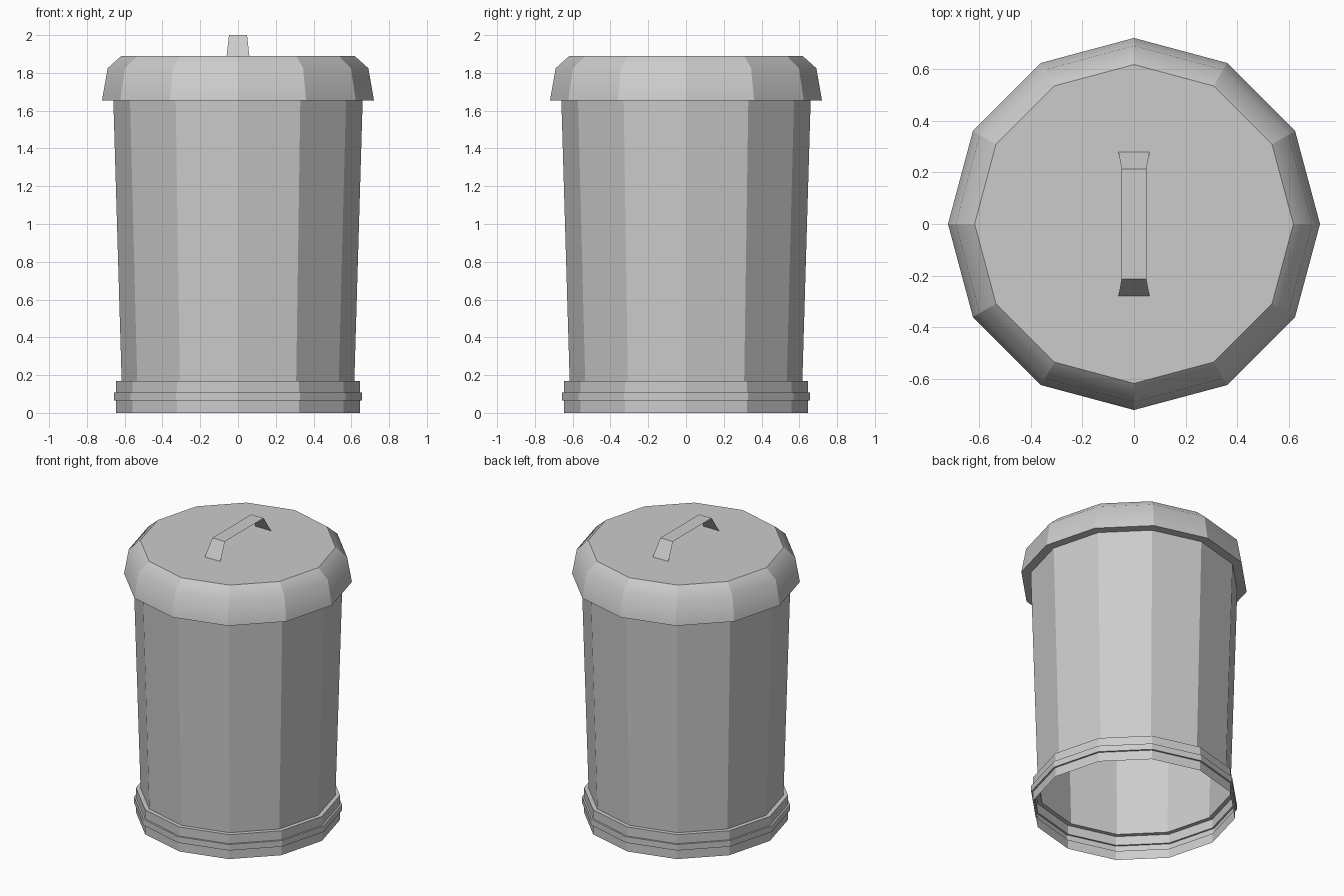
import bpy, bmesh
from math import cos, sin, radians

if "Cube" in bpy.data.objects:
    bpy.data.objects.remove(bpy.data.objects["Cube"])

SIDES = 12


def make_object(name, bm):
    mesh = bpy.data.meshes.new(name)
    bm.to_mesh(mesh)
    bm.free()
    obj = bpy.data.objects.new(name, mesh)
    bpy.context.collection.objects.link(obj)
    return obj


def lathe(name, profile, cap=False, smooth=False):
    """Sweep (radius, z) points into a 12-sided shell, from bottom to top."""
    bm = bmesh.new()
    rings = [[bm.verts.new((r * cos(radians(30 * i)), r * sin(radians(30 * i)), z))
              for i in range(SIDES)] for r, z in profile]
    for low, high in zip(rings, rings[1:]):
        for i in range(SIDES):
            j = (i + 1) % SIDES
            face = bm.faces.new((low[i], low[j], high[j], high[i]))
            face.smooth = smooth
    if cap:
        bm.faces.new(rings[-1])
    # Keep creases between facets, blending only up the curve of each facet
    for e in bm.edges:
        a, b = e.verts
        level = abs(a.co.z - b.co.z) < 1e-5
        e.smooth = level and abs(a.co.z - 1.825) < 0.01
    return make_object(name, bm)


# Stepped base collar with a raised band, open underneath
lathe("base_collar", [(0.645, 0), (0.645, 0.065), (0.657, 0.065), (0.657, 0.107),
                      (0.645, 0.107), (0.645, 0.17), (0.616, 0.17)])

# Tapered bin wall
lathe("bin_body", [(0.616, 0.17), (0.66, 1.655)])

# Overhanging lid with a rounded shoulder and flat top
lathe("lid", [(0.66, 1.655), (0.72, 1.655), (0.69, 1.825), (0.617, 1.89)],
      cap=True, smooth=True)

# Thin strap handle: (y, z, half width)
bm = bmesh.new()
path = [(-0.278, 1.89, 0.06), (-0.213, 2.0, 0.048), (0.213, 2.0, 0.048), (0.278, 1.89, 0.06)]
rows = [[bm.verts.new((s * w, y, z)) for s in (-1, 1)] for y, z, w in path]
for a, b in zip(rows, rows[1:]):
    bm.faces.new((a[0], a[1], b[1], b[0]))
make_object("lid_handle", bm)
